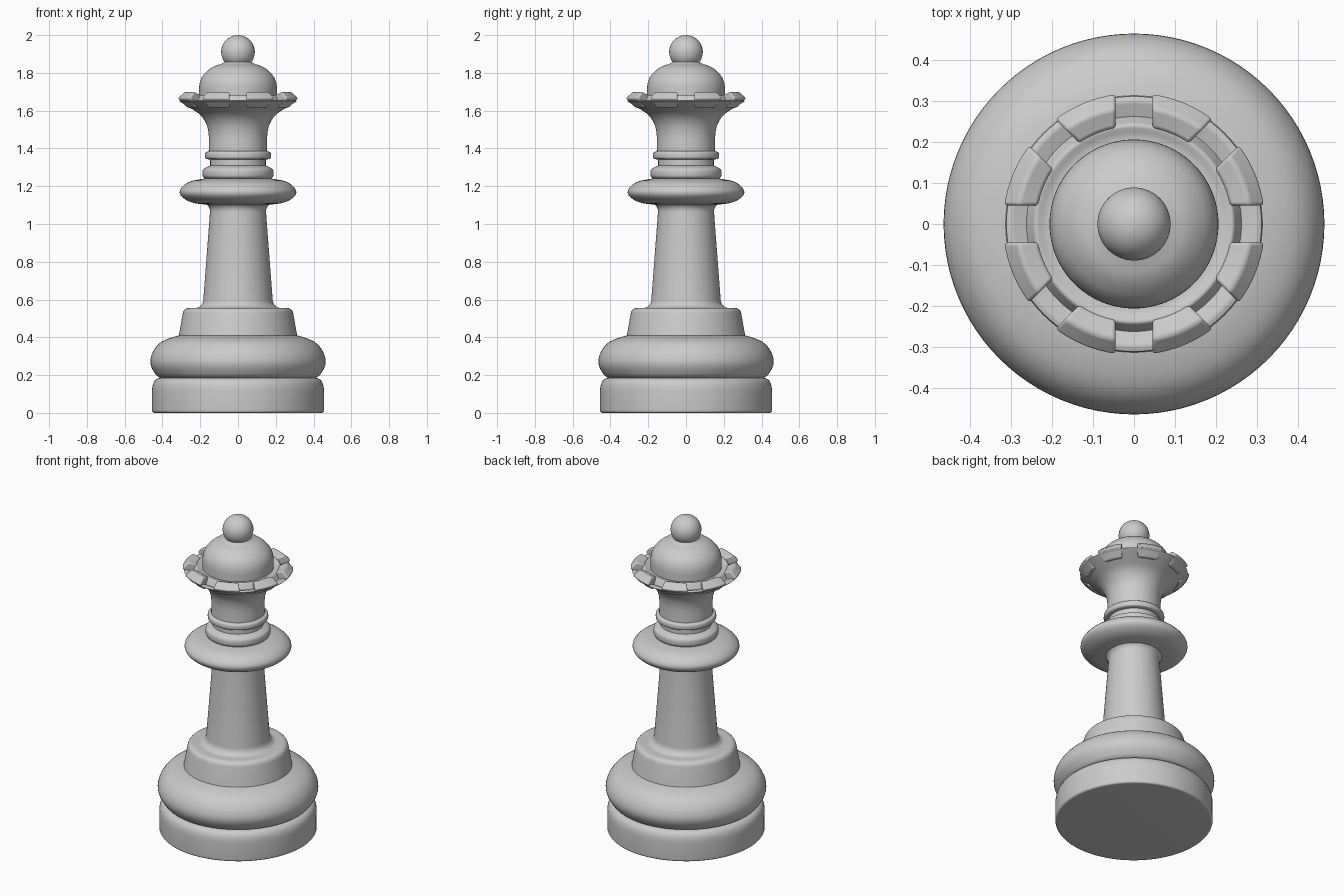
import bpy, bmesh, math
from mathutils import Vector

cube = bpy.data.objects.get("Cube")
if cube:
    bpy.data.objects.remove(cube, do_unlink=True)

SEGMENTS = 96

stone = bpy.data.materials.new("light grey")
stone.use_nodes = True
GREY = (0.6, 0.6, 0.6, 1)
stone.diffuse_color = GREY
stone.node_tree.nodes["Principled BSDF"].inputs["Base Color"].default_value = GREY


def finish(name, bm, bevel=0):
    """Turn a bmesh into a smooth-shaded object."""
    bmesh.ops.recalc_face_normals(bm, faces=bm.faces)
    mesh = bpy.data.meshes.new(name)
    bm.to_mesh(mesh)
    bm.free()
    mesh.materials.append(stone)
    obj = bpy.data.objects.new(name, mesh)
    bpy.context.collection.objects.link(obj)
    if bevel:
        mod = obj.modifiers.new("soft edges", 'BEVEL')
        mod.width, mod.segments, mod.limit_method = bevel, 3, 'ANGLE'
        mod.angle_limit = math.radians(35)
    bpy.ops.object.select_all(action='DESELECT')
    obj.select_set(True)
    bpy.context.view_layer.objects.active = obj
    bpy.ops.object.shade_smooth_by_angle(angle=math.radians(40))
    return obj


def rounded(points, steps=6):
    """Replace each (radius, height, rounding) corner with a curve."""
    out = []
    for i, (r, z, size) in enumerate(points):
        p = Vector((r, z))
        if size == 0 or i in (0, len(points) - 1):
            out.append(p)
            continue
        a = Vector(points[i - 1][:2]) - p
        b = Vector(points[i + 1][:2]) - p
        a *= min(size / a.length, 0.49)
        b *= min(size / b.length, 0.49)
        for s in range(steps + 1):
            t = s / steps
            out.append(p + a * (1 - t) ** 2 + b * t ** 2)
    return out


def lathe(name, points):
    bm = bmesh.new()
    verts = [bm.verts.new((p.x, 0, p.y)) for p in rounded(points)]
    edges = [bm.edges.new(pair) for pair in zip(verts, verts[1:])]
    bmesh.ops.spin(bm, geom=verts + edges, cent=(0, 0, 0), axis=(0, 0, 1),
                   angle=math.tau, steps=SEGMENTS, use_merge=True)
    bmesh.ops.remove_doubles(bm, verts=bm.verts, dist=1e-5)
    return finish(name, bm)


# Foot and swollen ring above it
lathe("base_disc", [(0, 0, 0), (0.455, 0, 0.015), (0.455, 0.185, 0.07),
                    (0.36, 0.185, 0), (0, 0.185, 0)])
lathe("base_ring", [(0, 0.18, 0), (0.36, 0.18, 0), (0.425, 0.185, 0.03),
                    (0.477, 0.27, 0.09), (0.425, 0.375, 0.07),
                    (0.31, 0.412, 0), (0, 0.412, 0)])
lathe("base_step", [(0, 0.40, 0), (0.315, 0.40, 0), (0.287, 0.556, 0.03),
                    (0.21, 0.556, 0.015), (0.19, 0.575, 0.015), (0, 0.575, 0)])

# Tapered column
lathe("stem", [(0, 0.55, 0), (0.21, 0.555, 0), (0.185, 0.58, 0.02),
               (0.147, 1.08, 0.02), (0.165, 1.105, 0), (0, 1.105, 0)])

# Wide collar and the neck rings
lathe("collar", [(0, 1.10, 0), (0.15, 1.10, 0), (0.26, 1.113, 0.05),
                 (0.323, 1.165, 0.06), (0.27, 1.225, 0.05),
                 (0.18, 1.24, 0), (0, 1.24, 0)])
lathe("lower_neck_ring", [(0, 1.238, 0), (0.17, 1.238, 0), (0.188, 1.25, 0.015),
                          (0.188, 1.29, 0.02), (0.165, 1.302, 0.01),
                          (0.145, 1.31, 0), (0, 1.31, 0)])
lathe("neck", [(0, 1.29, 0), (0.147, 1.29, 0), (0.147, 1.36, 0), (0, 1.36, 0)])
lathe("upper_neck_ring", [(0, 1.342, 0), (0.155, 1.342, 0), (0.175, 1.346, 0.012),
                          (0.175, 1.38, 0.014), (0.15, 1.387, 0), (0, 1.387, 0)])

# Flared crown with a shallow gutter inside its rim
lathe("crown", [(0, 1.38, 0), (0.155, 1.38, 0), (0.153, 1.50, 0.09),
                (0.19, 1.575, 0.06), (0.262, 1.62, 0.03), (0.314, 1.652, 0.006),
                (0.298, 1.657, 0.006), (0.262, 1.645, 0), (0.242, 1.683, 0.01),
                (0.215, 1.672, 0.01), (0, 1.672, 0)])

# Eight crown teeth, separated by parallel-sided notches
TOOTH = [(0.235, 1.62), (0.238, 1.684), (0.285, 1.70), (0.323, 1.665), (0.27, 1.614)]
COUNT, STEPS, HALF_NOTCH = 8, 8, 0.045
bm = bmesh.new()
for k in range(COUNT):
    middle = (k + 0.5) * math.tau / COUNT
    rows = []
    for s in range(STEPS + 1):
        row = []
        for r, z in TOOTH:
            half = math.pi / COUNT - math.asin(HALF_NOTCH / r)
            angle = middle + half * (2 * s / STEPS - 1)
            row.append(bm.verts.new((r * math.cos(angle), r * math.sin(angle), z)))
        rows.append(row)
    for a, b in zip(rows, rows[1:]):
        for i in range(len(TOOTH)):
            j = (i + 1) % len(TOOTH)
            bm.faces.new((a[i], a[j], b[j], b[i]))
    bm.faces.new(rows[0])
    bm.faces.new(rows[-1])
finish("crown_teeth", bm, bevel=0.008)

# Dome and top ball
lathe("dome", [(0, 1.66, 0), (0.206, 1.66, 0), (0.206, 1.765, 0.09),
               (0.145, 1.83, 0.05), (0.08, 1.85, 0.015), (0.06, 1.87, 0), (0, 1.87, 0)])
bm = bmesh.new()
bmesh.ops.create_uvsphere(bm, u_segments=64, v_segments=32, radius=0.089)
bmesh.ops.translate(bm, verts=bm.verts, vec=(0, 0, 1.911))
finish("top_ball", bm)
